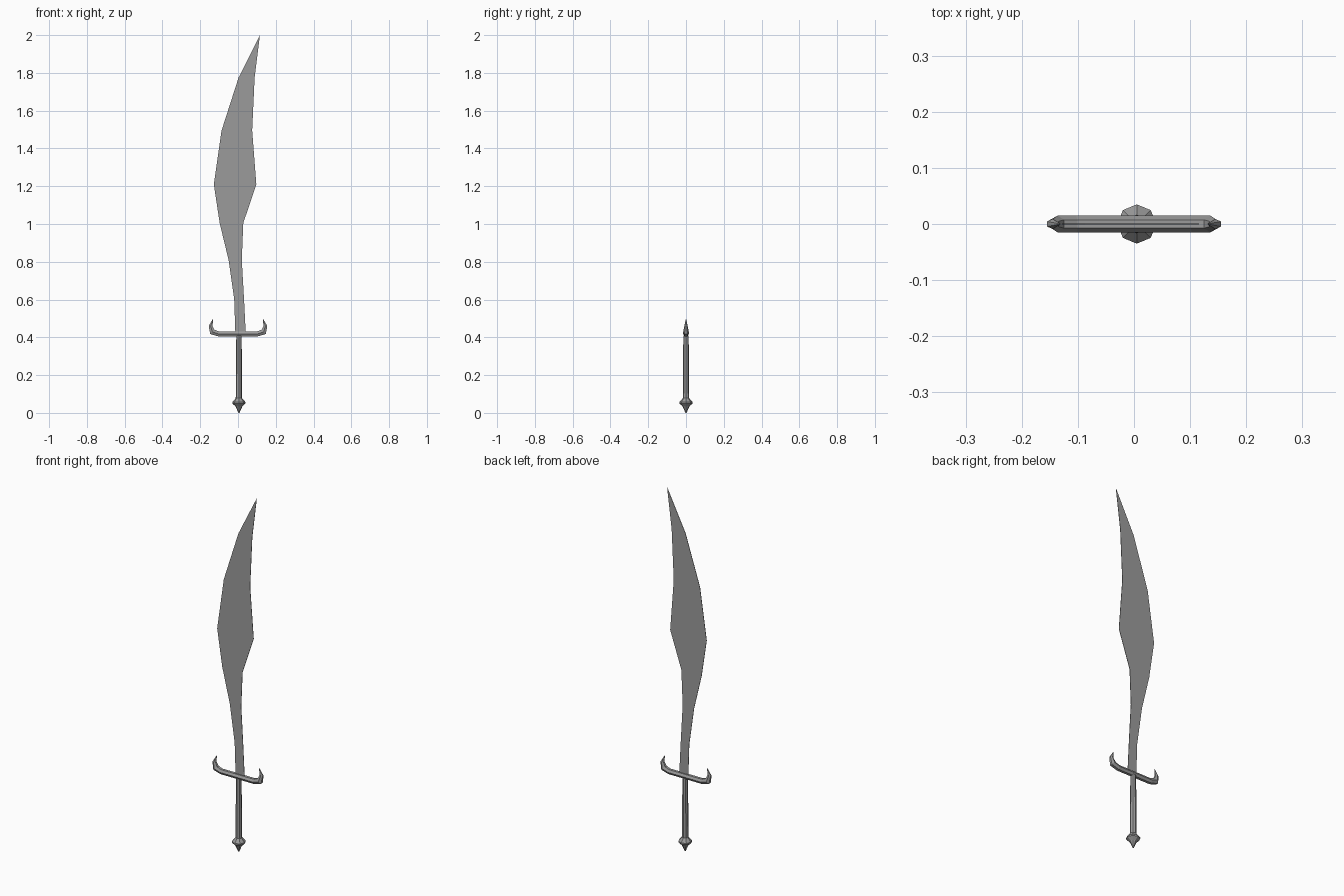
import bpy, bmesh
from math import cos, sin, tau
from mathutils import Vector

if "Cube" in bpy.data.objects:
    bpy.data.objects.remove(bpy.data.objects["Cube"])

steel = bpy.data.materials.new("dark_steel")
steel.diffuse_color = (0.33, 0.33, 0.33, 1)
steel.use_nodes = True
steel.node_tree.nodes["Principled BSDF"].inputs["Base Color"].default_value = steel.diffuse_color


def finish(bm, name):
    bmesh.ops.recalc_face_normals(bm, faces=bm.faces)
    mesh = bpy.data.meshes.new(name)
    bm.to_mesh(mesh)
    bm.free()
    mesh.materials.append(steel)
    ob = bpy.data.objects.new(name, mesh)
    bpy.context.collection.objects.link(ob)
    return ob


def skin(bm, rings):
    """Bridge consecutive rings and cap both ends."""
    for a, b in zip(rings, rings[1:]):
        n = len(a)
        for i in range(n):
            j = (i + 1) % n
            bm.faces.new((a[i], a[j], b[j], b[i]))
    bm.faces.new(rings[0][::-1])
    bm.faces.new(rings[-1])


def lathe(name, profile, cx, sides=8):
    """Faceted turned part from (radius, z) points."""
    bm = bmesh.new()
    rings = [[bm.verts.new((cx + r * cos(tau * i / sides), r * sin(tau * i / sides), z))
              for i in range(sides)] for r, z in profile]
    skin(bm, rings)
    return finish(bm, name)


# Blade: very thin plate, rows of (z, left x, right x) up to the tip
rows = [(0.42, -0.014, 0.041), (0.60, -0.020, 0.032), (0.81, -0.050, 0.020),
        (1.005, -0.097, 0.028), (1.21, -0.128, 0.097), (1.495, -0.087, 0.075),
        (1.775, 0.003, 0.088)]
bm = bmesh.new()
pairs = [(bm.verts.new((l, 0, z)), bm.verts.new((r, 0, z))) for z, l, r in rows]
for (a, b), (c, d) in zip(pairs, pairs[1:]):
    bm.faces.new((a, b, d, c))
bm.faces.new((*pairs[-1], bm.verts.new((0.116, 0, 2.0))))
blade = finish(bm, "blade")
plate = blade.modifiers.new("plate", 'SOLIDIFY')
plate.thickness = 0.002
plate.offset = 0

# Guard: hexagonal bar with hooked, tapering ends; (x, z, half height, half depth)
half = [(0.103, 0.418, 0.013, 0.015), (0.136, 0.429, 0.016, 0.015),
        (0.145, 0.460, 0.010, 0.009), (0.132, 0.497, 0.0008, 0.0008)]
path = [(-x, z, h, d) for x, z, h, d in half[::-1]] + half
bm = bmesh.new()
rings = []
for k, (x, z, h, d) in enumerate(path):
    p, q = path[max(k - 1, 0)], path[min(k + 1, len(path) - 1)]
    t = Vector((q[0] - p[0], 0, q[1] - p[1])).normalized()
    if k in (3, 4):
        t = Vector((1, 0, 0.15 if k == 4 else -0.15)).normalized()
    up = Vector((-t.z, 0, t.x))
    rings.append([bm.verts.new(Vector((x, d * cos(tau * i / 6), z))
                               + up * h * sin(tau * i / 6) / sin(tau / 6)) for i in range(6)])
skin(bm, rings)
finish(bm, "guard")

# Grip and pommel: eight-sided turned parts
lathe("grip", [(0.017, 0.06), (0.0165, 0.20), (0.014, 0.41)], 0.005)
lathe("pommel", [(0.003, 0.0), (0.018, 0.034), (0.035, 0.050), (0.035, 0.057), (0.017, 0.078)], 0.005)
